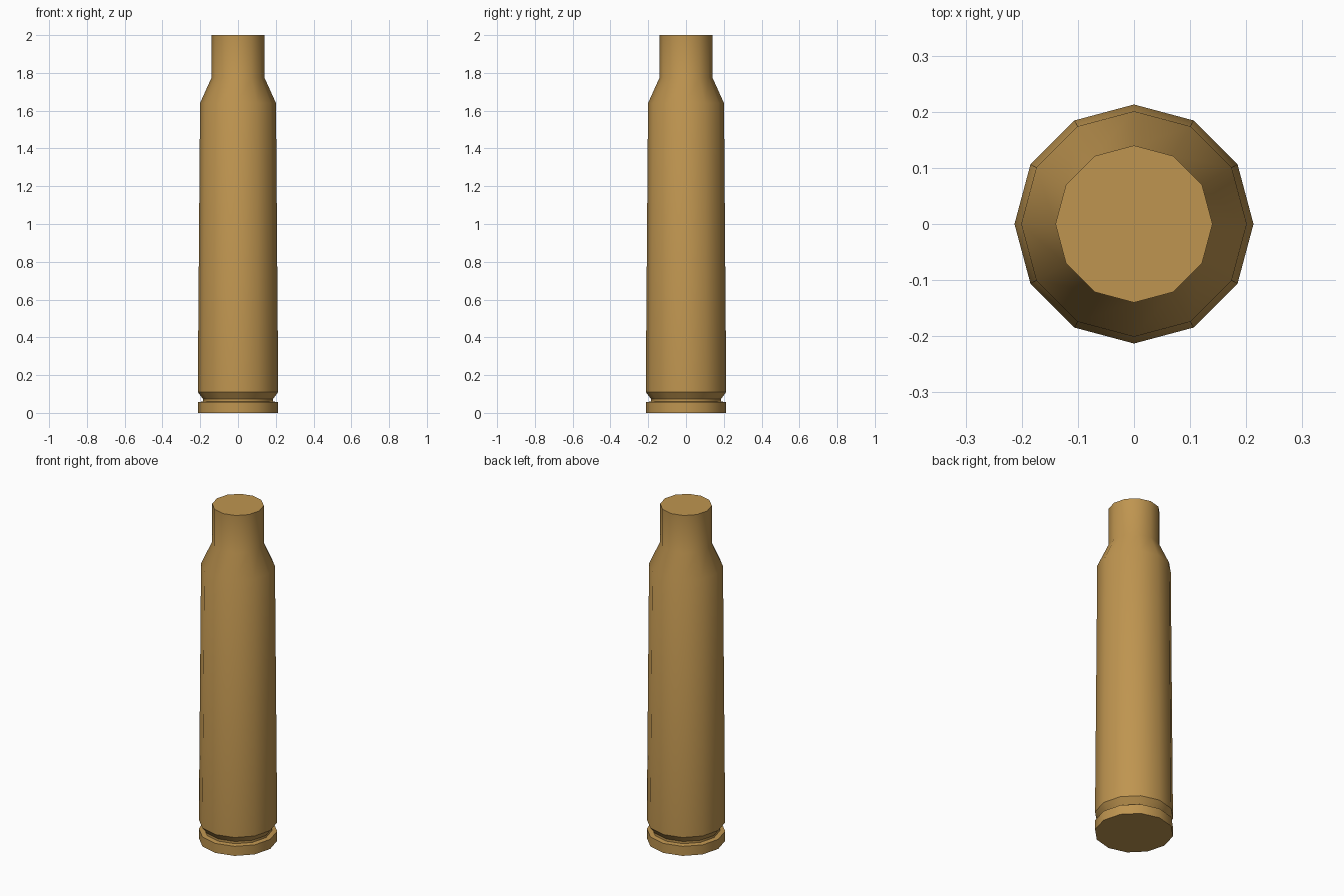
import bpy, bmesh, math

if "Cube" in bpy.data.objects:
    bpy.data.objects.remove(bpy.data.objects["Cube"])

SIDES = 12
# (radius, height) outline from base to mouth
PROFILE = [(0.213, 0.0), (0.213, 0.057), (0.185, 0.06), (0.185, 0.073),
           (0.213, 0.11), (0.201, 1.64), (0.14, 1.775), (0.14, 2.0)]

brass = bpy.data.materials.new("brass")
brass.diffuse_color = (0.52, 0.30, 0.08, 1)
brass.use_nodes = True
brass.node_tree.nodes["Principled BSDF"].inputs["Base Color"].default_value = brass.diffuse_color

# Lathe the casing as stacked twelve-sided rings with closed ends
bm = bmesh.new()
rings = []
for r, z in PROFILE:
    rings.append([bm.verts.new((r * math.cos(math.tau * i / SIDES),
                                r * math.sin(math.tau * i / SIDES), z))
                  for i in range(SIDES)])
for low, high in zip(rings, rings[1:]):
    for i in range(SIDES):
        j = (i + 1) % SIDES
        bm.faces.new((low[i], low[j], high[j], high[i]))
bm.faces.new(rings[0][::-1])
bm.faces.new(rings[-1])

mesh = bpy.data.meshes.new("casing")
bm.to_mesh(mesh)
bm.free()
mesh.materials.append(brass)
casing = bpy.data.objects.new("casing", mesh)
bpy.context.collection.objects.link(casing)

# Smooth round the barrel, crisp at rim, groove and mouth
bpy.context.view_layer.objects.active = casing
casing.select_set(True)
bpy.ops.object.shade_smooth_by_angle(angle=math.radians(31))
